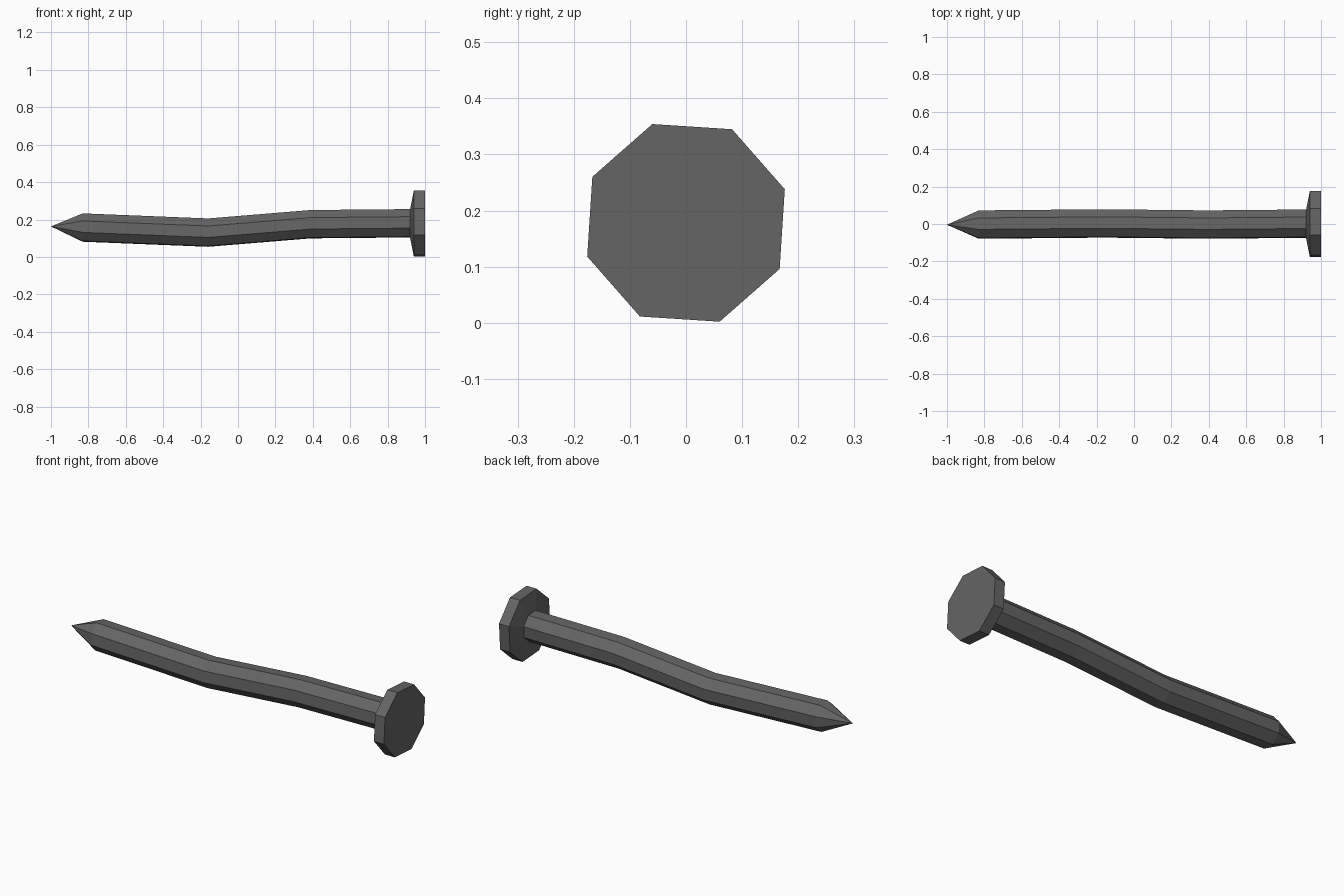
import bpy, bmesh
from math import sin, cos, radians, tau

if "Cube" in bpy.data.objects:
    bpy.data.objects.remove(bpy.data.objects["Cube"], do_unlink=True)

iron = bpy.data.materials.new("dark_iron")
iron.use_nodes = True
COLOR = (0.13, 0.13, 0.13, 1)
iron.diffuse_color = COLOR
iron.node_tree.nodes["Principled BSDF"].inputs["Base Color"].default_value = COLOR

SIDES = 8
TWIST = radians(18.8)


def loft(name, sections, tip=None):
    """Skin octagonal rings given as (x, y, z, radius); close with a tip or caps."""
    bm = bmesh.new()
    rings = []
    for x, y, z, r in sections:
        angles = [TWIST + tau * i / SIDES for i in range(SIDES)]
        rings.append([bm.verts.new((x, y + r * cos(a), z + r * sin(a))) for a in angles])
    for a, b in zip(rings, rings[1:]):
        for i in range(SIDES):
            j = (i + 1) % SIDES
            bm.faces.new((a[i], a[j], b[j], b[i]))
    if tip:
        point = bm.verts.new(tip)
        for i in range(SIDES):
            bm.faces.new((point, rings[0][(i + 1) % SIDES], rings[0][i]))
    else:
        bm.faces.new(rings[0])
    bm.faces.new(rings[-1])
    bmesh.ops.recalc_face_normals(bm, faces=bm.faces)
    mesh = bpy.data.meshes.new(name)
    bm.to_mesh(mesh)
    bm.free()
    mesh.materials.append(iron)
    obj = bpy.data.objects.new(name, mesh)
    bpy.context.collection.objects.link(obj)
    return obj


# Bent shaft with a sharp point
R = 0.08
loft("shaft", [(-0.83, -0.003, 0.157, R), (-0.16, 0.003, 0.13, R),
               (0.39, -0.003, 0.175, R), (0.93, 0.002, 0.18, R)],
     tip=(-1, -0.004, 0.163))

# Flat head with a tapered underside
loft("head", [(0.92, 0, 0.178, R), (0.94, 0, 0.178, 0.186), (1, 0, 0.178, 0.186)])
